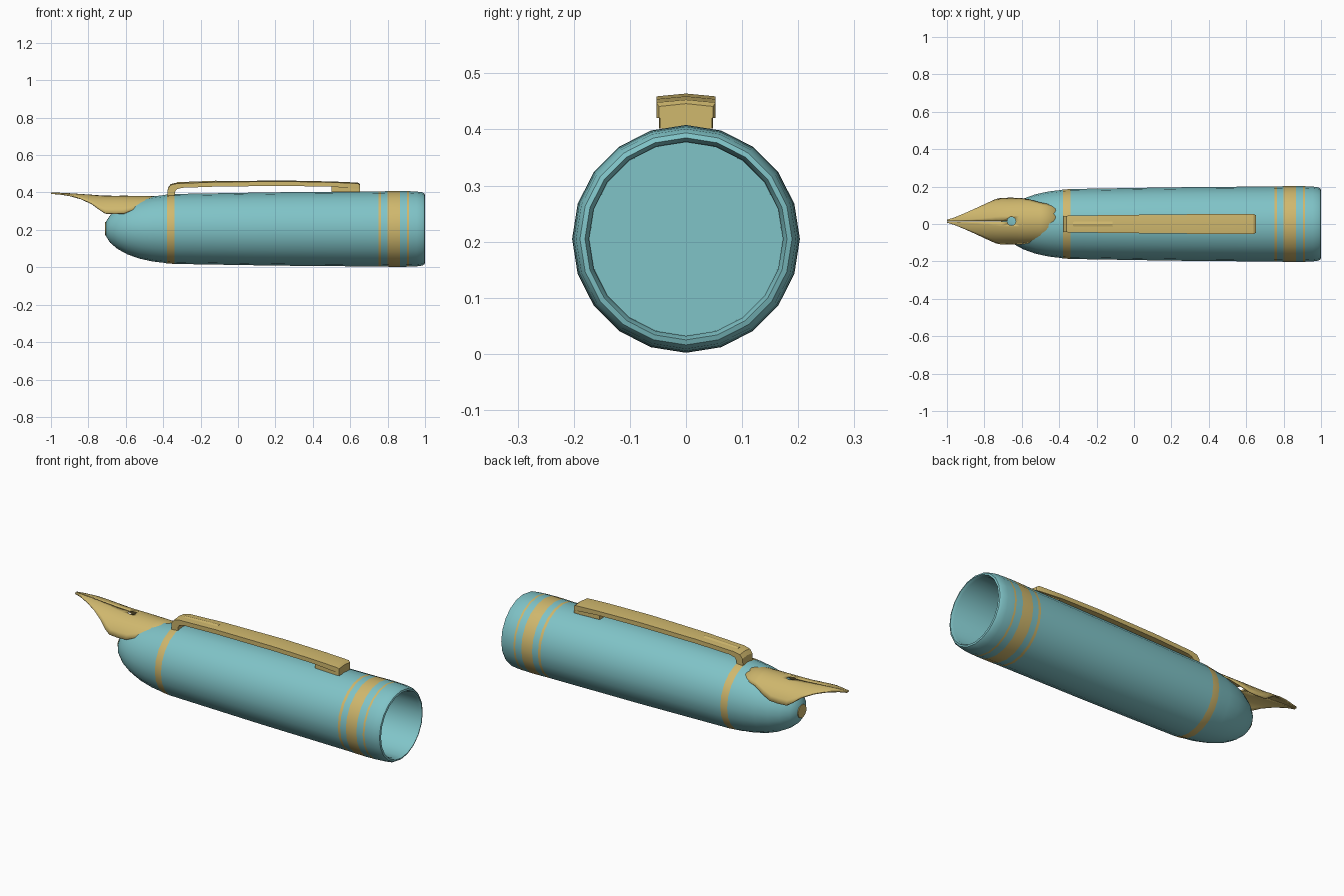
import bpy, bmesh, math
from mathutils import Matrix

cube = bpy.data.objects.get("Cube")
if cube:
    bpy.data.objects.remove(cube, do_unlink=True)


def material(name, rgb):
    m = bpy.data.materials.new(name)
    m.use_nodes = True
    m.diffuse_color = (*rgb, 1)
    m.node_tree.nodes["Principled BSDF"].inputs["Base Color"].default_value = (*rgb, 1)
    return m


teal = material("teal", (0.216, 0.55, 0.575))
gold = material("gold", (0.63, 0.48, 0.155))
AXIS_Z = 0.205


def finish(bm, name, mats, angle=35):
    bmesh.ops.recalc_face_normals(bm, faces=bm.faces)
    mesh = bpy.data.meshes.new(name)
    bm.to_mesh(mesh)
    bm.free()
    ob = bpy.data.objects.new(name, mesh)
    bpy.context.collection.objects.link(ob)
    for m in mats:
        mesh.materials.append(m)
    bpy.ops.object.select_all(action="DESELECT")
    ob.select_set(True)
    bpy.context.view_layer.objects.active = ob
    bpy.ops.object.shade_smooth_by_angle(angle=math.radians(angle))
    return ob


def loft(bm, rows, closed=True, caps=True):
    """Skin a list of equally long point rows."""
    rings = [[bm.verts.new(p) for p in row] for row in rows]
    n = len(rings[0])
    for a, b in zip(rings, rings[1:]):
        for i in range(n if closed else n - 1):
            j = (i + 1) % n
            bm.faces.new((a[i], a[j], b[j], b[i]))
    if caps:
        bm.faces.new(rings[0])
        bm.faces.new(rings[-1])


def ring(x, r, sides=20):
    steps = [math.tau * i / sides for i in range(sides)]
    return [(x, r * math.sin(t), AXIS_Z - r * math.cos(t)) for t in steps]


# Cap body: domed nose, tapered barrel, rolled lip and hollow inside
nose = []
for deg in (12, 24, 36, 48, 60, 72, 81):
    t = math.radians(deg)
    nose.append((-0.34 - 0.375 * math.cos(t), 0.183 * math.sin(t)))
barrel = [(-0.38, 0.184), (-0.34, 0.187), (0.2, 0.196), (0.75, 0.201),
          (0.765, 0.201), (0.80, 0.202), (0.865, 0.203), (0.903, 0.202),
          (0.914, 0.202), (0.955, 0.2), (0.985, 0.196), (0.997, 0.189),
          (1.0, 0.18), (0.985, 0.173), (-0.3, 0.172)]
bands = [(-0.38, -0.34), (0.75, 0.765), (0.80, 0.865), (0.903, 0.914)]
nose = [p for p in nose if p[0] < -0.39]
bm = bmesh.new()
loft(bm, [ring(x, r) for x, r in nose + barrel])
for f in bm.faces:
    c = f.calc_center_median()
    outside = math.hypot(c.y, c.z - AXIS_Z) > 0.178
    if outside and any(a < c.x < b for a, b in bands):
        f.material_index = 1
finish(bm, "cap_body", [teal, gold])

# Small gold plate on the nose
bm = bmesh.new()
loft(bm, [ring(-0.711, 0.036), ring(-0.704, 0.036)])
finish(bm, "nose_plate", [gold])

# Nib: curved sheet following one cylinder, cut to a leaf outline
NIB_Y, NIB_R, COLS = 0.015, 0.13, 12
outline = [(-1.0, 0.008, 0.400), (-0.96, 0.02, 0.399), (-0.9, 0.045, 0.396),
           (-0.84, 0.072, 0.392), (-0.78, 0.1, 0.388), (-0.74, 0.118, 0.385),
           (-0.71, 0.125, 0.384), (-0.66, 0.1255, 0.383), (-0.61, 0.125, 0.383),
           (-0.56, 0.117, 0.382), (-0.5, 0.1, 0.381), (-0.4, 0.08, 0.379)]
rows = []
for x, w, top in outline:
    edge = math.asin(w / NIB_R)
    arc = [edge * (2 * i / COLS - 1) for i in range(COLS + 1)]
    rows.append([(x, NIB_Y + NIB_R * math.sin(a), top - NIB_R * (1 - math.cos(a)))
                 for a in arc])
bm = bmesh.new()
loft(bm, rows, closed=False, caps=False)
nib = finish(bm, "nib", [gold])
if nib.data.polygons[0].normal.z < 0:
    nib.data.flip_normals()
solid = nib.modifiers.new("thickness", "SOLIDIFY")
solid.thickness = 0.008
solid.offset = -1

# Breather hole and slit cut through the nib
bm = bmesh.new()
bmesh.ops.create_cone(bm, cap_ends=True, segments=16, radius1=0.023, radius2=0.023,
                      depth=0.2, matrix=Matrix.Translation((-0.655, NIB_Y, 0.38)))
hole = finish(bm, "hole_cutter", [gold])
bm = bmesh.new()
bmesh.ops.create_cube(bm, size=1, matrix=Matrix.Translation((-0.85, NIB_Y, 0.38))
                      @ Matrix.Diagonal((0.36, 0.003, 0.2, 1)))
slit = finish(bm, "slit_cutter", [gold])
for cutter in (hole, slit):
    cutter.hide_render = True
    cut = nib.modifiers.new(cutter.name, "BOOLEAN")
    cut.operation = "DIFFERENCE"
    cut.object = cutter
bpy.context.view_layer.objects.active = nib
for m in list(nib.modifiers):
    if m.type in {"SOLIDIFY", "BOOLEAN"}:
        bpy.ops.object.modifier_apply(modifier=m.name)
for cutter in (hole, slit):
    bpy.data.objects.remove(cutter, do_unlink=True)


def bar(name, ribs):
    """Ribs of top x, top z, bottom x, bottom z, half width, with a low ridge."""
    bm = bmesh.new()
    loft(bm, [[(xb, -w, zb), (xt, -w, zt - 0.005), (xt, 0, zt),
               (xt, w, zt - 0.005), (xb, w, zb)] for xt, zt, xb, zb, w in ribs])
    return finish(bm, name, [gold], 30)


# Clip: hooked root, gently bowed bar and foot resting on the barrel
bar("clip", [(-0.378, 0.385, -0.338, 0.375, 0.042),
             (-0.375, 0.425, -0.338, 0.402, 0.043),
             (-0.36, 0.445, -0.328, 0.417, 0.044),
             (-0.325, 0.453, -0.3, 0.425, 0.045),
             (-0.1, 0.461, -0.1, 0.432, 0.048),
             (0.25, 0.464, 0.25, 0.435, 0.052),
             (0.5, 0.459, 0.5, 0.431, 0.053),
             (0.64, 0.453, 0.64, 0.42, 0.053),
             (0.651, 0.446, 0.651, 0.42, 0.048)])
bar("clip_foot", [(0.5, 0.438, 0.5, 0.402, 0.04),
                  (0.64, 0.43, 0.64, 0.402, 0.048),
                  (0.651, 0.43, 0.651, 0.402, 0.046)])

# Slim inlay on the clip near its root
bar("clip_inlay", [(-0.325, 0.455, -0.325, 0.445, 0.018),
                   (-0.115, 0.463, -0.115, 0.45, 0.018)])
